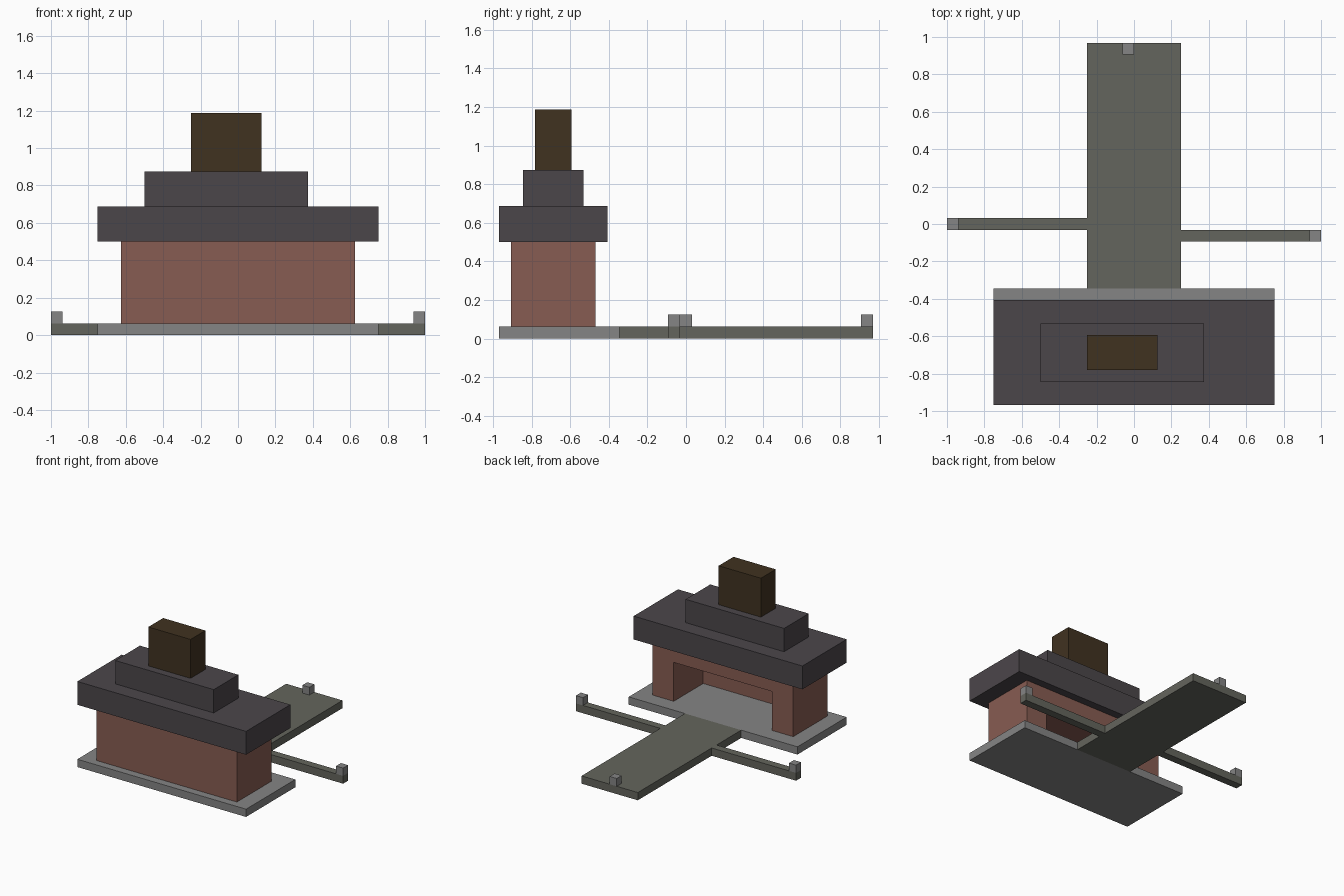
import bpy
import bmesh

UNIT = 1 / 16  # the whole model sits on a grid of this size

default = bpy.data.objects.get("Cube")
if default:
    bpy.data.objects.remove(default, do_unlink=True)


def to_linear(c):
    c /= 255
    return c / 12.92 if c <= 0.04045 else ((c + 0.055) / 1.055) ** 2.4


def make_material(name, *rgb):
    colour = (*[to_linear(c) for c in rgb], 1)
    mat = bpy.data.materials.new(name)
    mat.use_nodes = True
    mat.diffuse_color = colour
    mat.node_tree.nodes["Principled BSDF"].inputs["Base Color"].default_value = colour
    return mat


def block(name, mat, x, y, z):
    """Box spanning the given (low, high) grid ranges."""
    bm = bmesh.new()
    bmesh.ops.create_cube(bm, size=1)
    for v in bm.verts:
        v.co = [UNIT * (r[0] if c < 0 else r[1]) for c, r in zip(v.co, (x, y, z))]
    mesh = bpy.data.meshes.new(name)
    bm.to_mesh(mesh)
    bm.free()
    mesh.materials.append(mat)
    obj = bpy.data.objects.new(name, mesh)
    bpy.context.collection.objects.link(obj)
    return obj


stone = make_material("light grey stone", 133, 133, 133)
gravel = make_material("olive grey path", 100, 101, 93)
brick = make_material("red brick", 135, 92, 82)
slate = make_material("dark slate", 75, 70, 74)
wood = make_material("dark brown", 64, 50, 32)

# House: plinth, walls, stepped roof and chimney
block("plinth", stone, (-12, 12), (-15.5, -5.5), (0, 1))
walls = block("walls", brick, (-10, 10), (-14.5, -7.5), (1, 8))
block("lower_roof", slate, (-12, 12), (-15.5, -6.5), (8, 11))
block("upper_roof", slate, (-8, 6), (-13.5, -8.5), (11, 14))
block("chimney", wood, (-4, 2), (-12.5, -9.5), (14, 19))

# Wide recess open to the back of the house
cutter = block("recess_cutter", brick, (-7, 7), (-13.5, -6), (0, 6))
cutter.hide_render = True
cut = walls.modifiers.new("recess", "BOOLEAN")
cut.operation = "DIFFERENCE"
cut.solver = "EXACT"
cut.object = cutter
bpy.context.view_layer.objects.active = walls
bpy.ops.object.modifier_apply(modifier=cut.name)
bpy.data.objects.remove(cutter, do_unlink=True)

# Main path with two narrow, slightly staggered side paths
block("main_path", gravel, (-4, 4), (-5.5, 15.5), (0, 1))
block("right_side_path", gravel, (-16, -4), (-0.5, 0.5), (0, 1))
block("left_side_path", gravel, (4, 16), (-1.5, -0.5), (0, 1))

# Marker post at the end of each path
for name, x, y in (("right", -16, -0.5), ("left", 15, -1.5), ("back", -1, 14.5)):
    block(name + "_post", stone, (x, x + 1), (y, y + 1), (1, 2))
